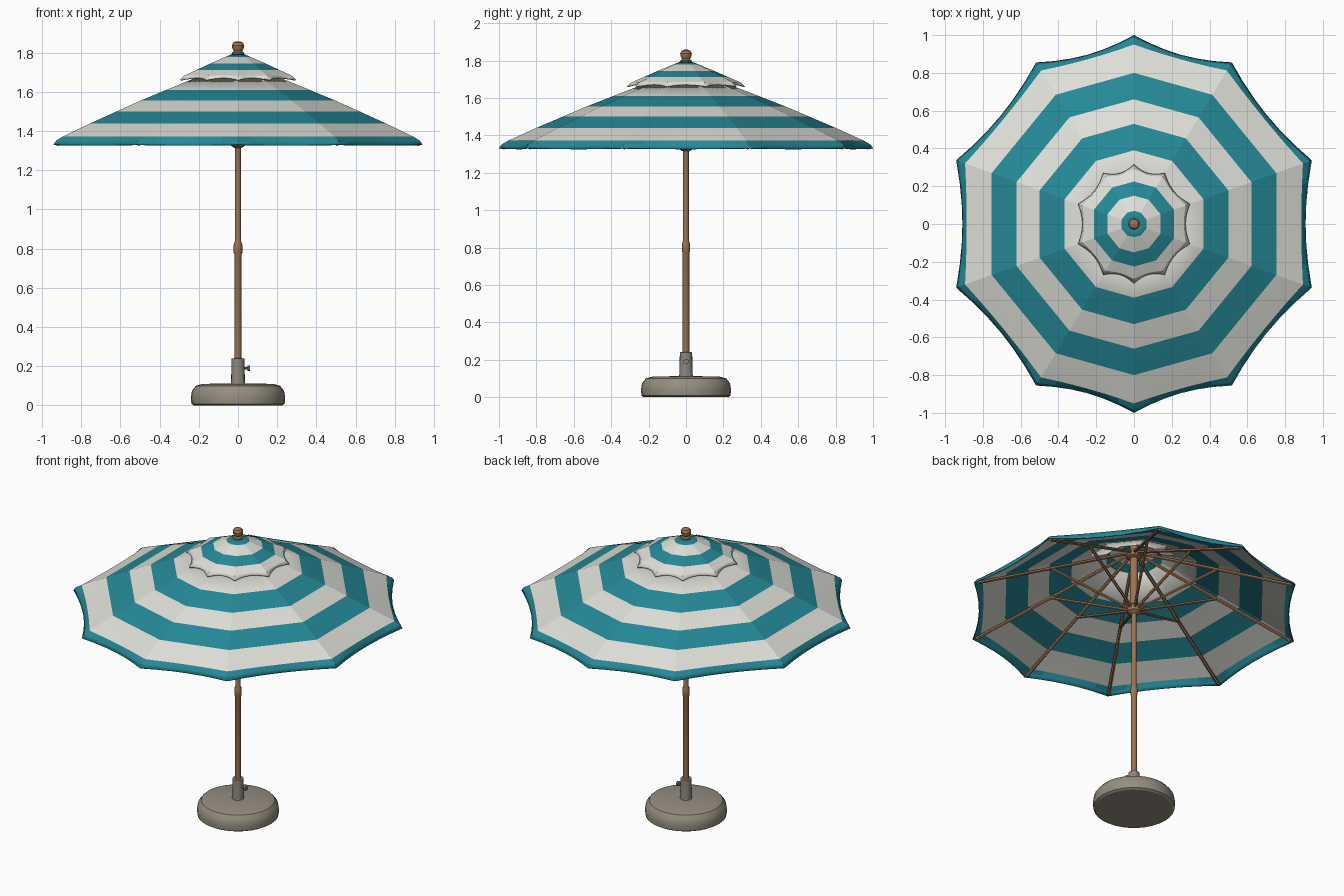
import bpy, bmesh, math
from mathutils import Vector

if "Cube" in bpy.data.objects:
    bpy.data.objects.remove(bpy.data.objects["Cube"], do_unlink=True)


def material(name, r, g, b):
    m = bpy.data.materials.new(name)
    m.use_nodes = True
    m.diffuse_color = (r, g, b, 1)
    m.node_tree.nodes["Principled BSDF"].inputs["Base Color"].default_value = (r, g, b, 1)
    return m


TEAL = material("teal fabric", 0.018, 0.25, 0.31)
WHITE = material("white fabric", 0.74, 0.74, 0.69)
WOOD = material("brown wood", 0.34, 0.17, 0.085)
STONE = material("grey stone", 0.30, 0.27, 0.215)
METAL = material("grey metal", 0.27, 0.24, 0.21)

# Rib directions, slightly wider panels at the sides
HALF = [90, 58.8, 19.7, -19.7, -58.8]
ANGLES = [math.radians(a) for a in HALF + [a - 180 for a in HALF]]
PANEL = 6


def finish(name, bm, mats, smooth=30):
    me = bpy.data.meshes.new(name)
    bm.to_mesh(me)
    bm.free()
    for m in mats:
        me.materials.append(m)
    ob = bpy.data.objects.new(name, me)
    bpy.context.collection.objects.link(ob)
    bpy.ops.object.select_all(action="DESELECT")
    ob.select_set(True)
    bpy.context.view_layer.objects.active = ob
    bpy.ops.object.shade_smooth_by_angle(angle=math.radians(smooth))
    return ob


def lathe(name, profile, mat, sides=16):
    """Revolve (radius, height) points and cap both ends."""
    bm = bmesh.new()
    rings = []
    for r, z in profile:
        rings.append([bm.verts.new((r * math.cos(math.tau * i / sides),
                                    r * math.sin(math.tau * i / sides), z))
                      for i in range(sides)])
    for a, b in zip(rings, rings[1:]):
        for i in range(sides):
            j = (i + 1) % sides
            bm.faces.new((a[i], a[j], b[j], b[i]))
    bm.faces.new(rings[0][::-1])
    bm.faces.new(rings[-1])
    return finish(name, bm, [mat])


def rod(name, a, b, radius, mat, sides=8):
    a, b = Vector(a), Vector(b)
    bm = bmesh.new()
    bmesh.ops.create_cone(bm, cap_ends=True, segments=sides, radius1=radius,
                          radius2=radius, depth=(b - a).length)
    turn = (b - a).to_track_quat("Z", "Y").to_matrix()
    bmesh.ops.rotate(bm, matrix=turn, verts=bm.verts)
    bmesh.ops.translate(bm, vec=(a + b) / 2, verts=bm.verts)
    return finish(name, bm, [mat])


def canopy(name, rings, colours):
    """Panelled cloth; each ring is (tip radius, height, scallop, sag)."""
    bm = bmesh.new()
    loops = []
    for r, z, scallop, sag in rings:
        loop = []
        for k, a in enumerate(ANGLES):
            b = ANGLES[(k + 1) % len(ANGLES)]
            p = Vector((math.cos(a), math.sin(a), 0)) * r
            q = Vector((math.cos(b), math.sin(b), 0)) * r
            for s in range(PANEL):
                t = s / PANEL
                bow = 4 * t * (1 - t)
                v = p.lerp(q, t) * (1 - scallop * bow)
                v.z = z - sag * bow
                loop.append(bm.verts.new(v))
        loops.append(loop)
    n = len(loops[0])
    for inner, outer, c in zip(loops, loops[1:], colours):
        for i in range(n):
            j = (i + 1) % n
            f = bm.faces.new((inner[i], inner[j], outer[j], outer[i]))
            f.material_index = c
    bmesh.ops.recalc_face_normals(bm, faces=bm.faces)
    if sum(f.normal.z for f in bm.faces) < 0:
        bmesh.ops.reverse_faces(bm, faces=bm.faces)
    ob = finish(name, bm, [TEAL, WHITE], 10)
    mod = ob.modifiers.new("cloth thickness", "SOLIDIFY")
    mod.thickness = 0.006
    mod.offset = -1
    return ob


# Striped cloth: main canopy and the small vent tier above it
canopy("main_canopy",
       [(0.17, 1.695, 0, 0), (0.39, 1.61, 0, 0), (0.53, 1.555, 0, 0),
        (0.66, 1.50, 0, 0), (0.80, 1.44, 0, 0), (0.95, 1.372, 0.01, 0),
        (0.985, 1.352, 0.03, 0.004), (1.0, 1.332, 0.035, 0.004)],
       [1, 0, 1, 0, 1, 0, 0])
canopy("vent_canopy",
       [(0.015, 1.80, 0, 0), (0.07, 1.778, 0, 0), (0.15, 1.745, 0, 0),
        (0.225, 1.712, 0, 0), (0.29, 1.684, 0.03, 0), (0.315, 1.662, 0.08, -0.01)],
       [0, 1, 0, 1, 1])

# Pole, hubs and finial
lathe("pole", [(0.018, 0.2), (0.018, 0.77), (0.022, 0.78), (0.022, 0.82),
               (0.015, 0.84), (0.015, 1.3), (0.024, 1.4), (0.024, 1.78)], WOOD, 12)
lathe("lower_hub", [(0.02, 1.315), (0.042, 1.33), (0.042, 1.365), (0.025, 1.38)], WOOD)
lathe("upper_hub", [(0.025, 1.69), (0.045, 1.70), (0.045, 1.735), (0.025, 1.745)], WOOD)
lathe("finial", [(0.03, 1.775), (0.03, 1.80), (0.021, 1.808), (0.029, 1.822),
                 (0.031, 1.838), (0.024, 1.852), (0.01, 1.858)], WOOD)

# Ribs under each seam, with a strut from the lower hub
for k, a in enumerate(ANGLES):
    d = Vector((math.cos(a), math.sin(a), 0))
    up = Vector((0, 0, 1))
    rod(f"rib_{k + 1}", d * 0.03 + up * 1.725, d * 0.98 + up * 1.333, 0.010, WOOD, 6)
    rod(f"strut_{k + 1}", d * 0.03 + up * 1.35, d * 0.52 + up * 1.525, 0.009, WOOD, 6)

# Weighted base with neck and tightening knob
lathe("base", [(0.225, 0), (0.238, 0.008), (0.241, 0.04), (0.235, 0.075),
               (0.215, 0.1), (0.18, 0.11), (0.04, 0.113)], STONE, 32)
lathe("base_neck", [(0.038, 0.1), (0.035, 0.13), (0.033, 0.24), (0.02, 0.241)], METAL)
rod("knob_stem", (0.03, 0, 0.19), (0.052, 0, 0.19), 0.007, METAL)
rod("knob", (0.048, 0, 0.19), (0.062, 0, 0.19), 0.015, METAL, 10)
